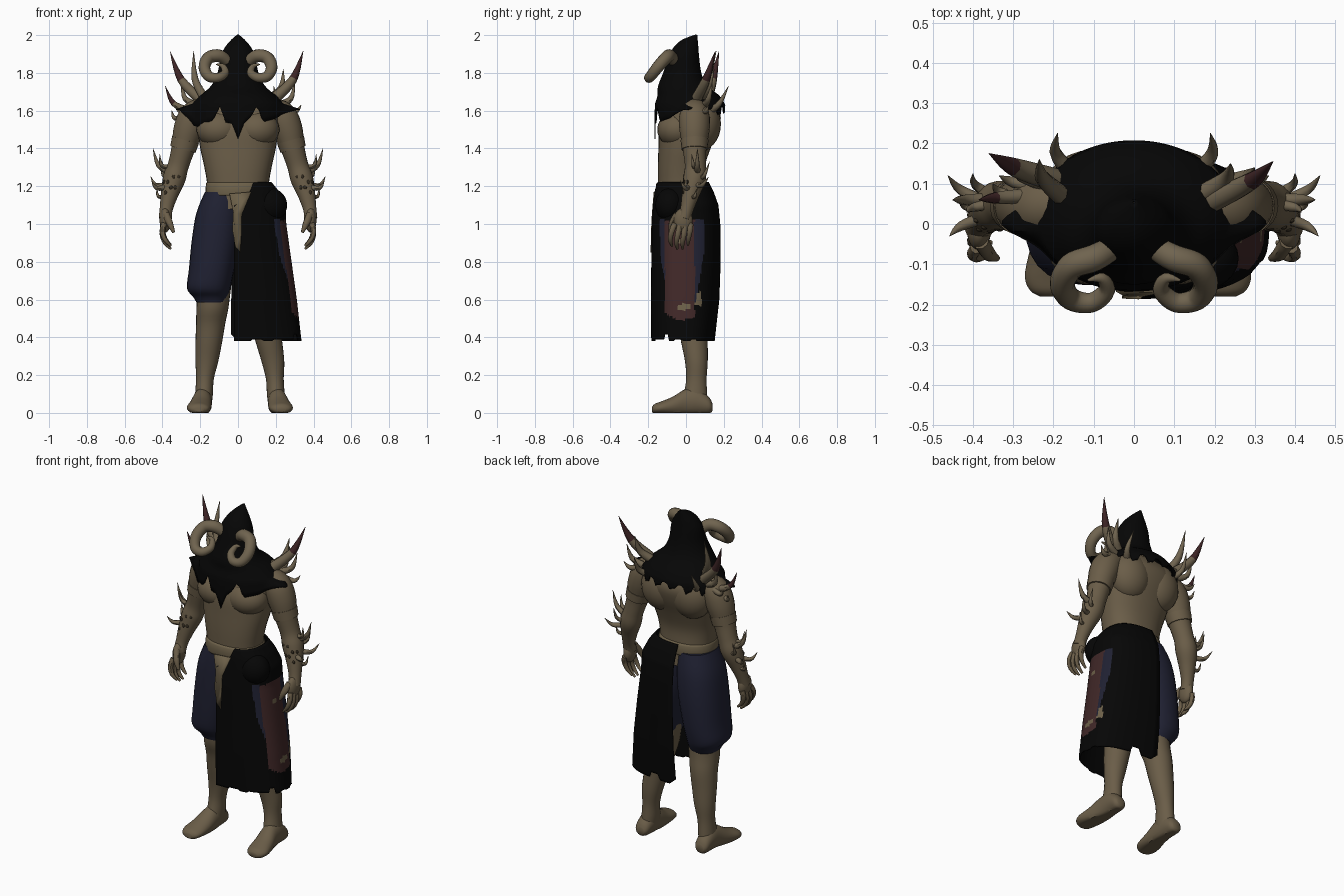
import bpy, bmesh, math, random
from mathutils import Vector as V

if "Cube" in bpy.data.objects:
    bpy.data.objects.remove(bpy.data.objects["Cube"])

random.seed(4)
PI = math.pi


def material(name, r, g, b):
    m = bpy.data.materials.new(name)
    m.diffuse_color = (r, g, b, 1)
    m.use_nodes = True
    m.node_tree.nodes["Principled BSDF"].inputs["Base Color"].default_value = m.diffuse_color
    return m


SKIN = material("skin_tan", .145, .110, .065)
HORN = material("horn_bone", .160, .126, .078)
TIP = material("spike_dark_red", .048, .018, .019)
BLACK = material("black_cloth", .0018, .0018, .0018)
BLUE = material("navy_cloth", .0145, .0155, .033)
RED = material("red_cloth", .052, .021, .021)
RAG = material("ragged_tan_cloth", .155, .120, .068)
SPOT = material("dark_spot", .035, .026, .015)


def spline(rows, k):
    """Catmull-Rom interpolation of tuples"""
    out = []
    for i in range(len(rows) - 1):
        p = [rows[max(0, min(len(rows) - 1, i + d))] for d in (-1, 0, 1, 2)]
        for j in range(k):
            t = j / k
            out.append(tuple(.5 * (2*b + (c-a)*t + (2*a-5*b+4*c-d)*t*t + (3*b-a-3*c+d)*t**3)
                             for a, b, c, d in zip(*p)))
    return out + [rows[-1]]


def lookup(table, v):
    """Linear interpolation in rows of (key, values...)"""
    v = max(table[0][0], min(table[-1][0], v))
    for p, q in zip(table, table[1:]):
        if v <= q[0]:
            t = (v - p[0])/(q[0] - p[0])
            return [a + (b - a)*t for a, b in zip(p[1:], q[1:])]


def finish(name, bm, mats, thick=0):
    bmesh.ops.recalc_face_normals(bm, faces=bm.faces)
    me = bpy.data.meshes.new(name)
    bm.to_mesh(me)
    bm.free()
    for m in mats:
        me.materials.append(m)
    ob = bpy.data.objects.new(name, me)
    bpy.context.collection.objects.link(ob)
    if thick:
        s = ob.modifiers.new("thickness", "SOLIDIFY")
        s.thickness, s.offset = thick, 0
    bpy.context.view_layer.objects.active = ob
    bpy.ops.object.select_all(action='DESELECT')
    ob.select_set(True)
    bpy.ops.object.shade_smooth_by_angle(angle=math.radians(45))


def skin_rings(name, rings, mats, closed=True, caps=True, rule=None, thick=0):
    """Join rings of points into one surface; rule(centre, fraction) picks the material"""
    bm = bmesh.new()
    vs = [[bm.verts.new(p) for p in r] for r in rings]
    n, m = len(rings[0]), len(rings)
    for j in range(m - 1):
        for i in range(n if closed else n - 1):
            q = (i + 1) % n
            f = bm.faces.new((vs[j][i], vs[j][q], vs[j+1][q], vs[j+1][i]))
            if rule:
                f.material_index = rule(f.calc_center_median(), (j + .5) / (m - 1))
    if caps and closed:
        bm.faces.new(vs[0])
        bm.faces.new(vs[-1]).material_index = len(mats) - 1
    finish(name, bm, mats, thick)


def loft(name, rows, mat, s=1, axis='z', n=24, k=4, power=1.0):
    """rows of (x, y, z, half width, half depth) as elliptical rings"""
    rings = []
    for x, y, z, a, b in spline(rows, k):
        r = []
        for i in range(n):
            c, d = (math.copysign(abs(e)**power, e) for e in (math.cos(2*PI*i/n), math.sin(2*PI*i/n)))
            r.append(((x + a*c)*s, y + b*d, z) if axis == 'z' else ((x + a*c)*s, y, max(0, z + b*d)))
        rings.append(r)
    skin_rings(name, rings, [mat])


def path(name, rows, mats, s=1, n=12, k=5, rule=None):
    """rows of (x, y, z, radius): round tube along a bent path"""
    rows = spline([(r[0]*s,) + tuple(r[1:]) for r in rows], k)
    P = [V(r[:3]) for r in rows]
    u, rings = V((.3, 1, .2)), []
    for j, p in enumerate(P):
        t = (P[min(j+1, len(P)-1)] - P[max(j-1, 0)]).normalized()
        u = (u - t*u.dot(t)).normalized()
        w, rr = t.cross(u), max(rows[j][3], .001)
        rings.append([p + rr*(u*math.cos(2*PI*i/n) + w*math.sin(2*PI*i/n)) for i in range(n)])
    skin_rings(name, rings, mats, rule=rule)


def ball(name, c, r, mat):
    bm = bmesh.new()
    bmesh.ops.create_uvsphere(bm, u_segments=24, v_segments=14, radius=1)
    for v in bm.verts:
        v.co = V([c[i] + r[i]*v.co[i] for i in range(3)])
    finish(name, bm, [mat])


def spike(name, base, tip, r, red=True, bend=.025):
    a, b = V(base), V(tip)
    mid = a.lerp(b, .5) + V((math.copysign(bend, b.x)*.8, 0, -bend))
    path(name, [(*a, r), (*mid, r*.75), (*b, .001)], [HORN, TIP] if red else [HORN], n=8,
         rule=(lambda c, t: int(t > .5)) if red else None)


# torso and belt
loft("torso", [(0, -.02, 1.08, .165, .125), (0, -.025, 1.2, .163, .123), (0, -.025, 1.3, .178, .124),
               (0, -.008, 1.4, .2, .138), (0, .015, 1.5, .214, .156), (0, .035, 1.58, .22, .148),
               (0, .035, 1.65, .18, .11), (0, .01, 1.71, .09, .07), (0, -.01, 1.8, .06, .06)], SKIN, n=32, power=.88)
loft("belt", [(0, -.025, 1.15, .168, .132), (0, -.025, 1.16, .172, .136), (0, -.025, 1.21, .17, .134),
              (0, -.025, 1.22, .165, .126)], RAG, k=2, n=32, power=.9)

for s, side in ((-1, "right"), (1, "left")):
    ball(side + "_chest_muscle", (.1*s, -.045, 1.5), (.12, .107, .098), SKIN)
    ball(side + "_shoulder_blade", (.1*s, .08, 1.53), (.125, .105, .14), SKIN)
    # arm
    path(side + "_arm", [(.15, .05, 1.61, .06), (.225, .045, 1.575, .08), (.262, .045, 1.5, .08),
                         (.29, .045, 1.4, .063), (.316, .05, 1.31, .056), (.338, .045, 1.24, .06),
                         (.362, .025, 1.16, .047), (.38, .005, 1.08, .035), (.385, -.01, 1.03, .035)],
         [SKIN], s, n=20)
    path(side + "_arm_band", [(.278, .045, 1.445, .074), (.292, .046, 1.395, .069)], [SKIN], s, n=20, k=2)
    # hand
    ball(side + "_palm", (.385*s, -.015, 1.02), (.03, .05, .065), SKIN)
    for i in range(4):
        y = .025 - .028*i
        drop = (.02, 0, 0, .015)[i]
        path(f"{side}_finger_{i}", [(.392, y, 1.0, .016), (.4, y*1.15 - .008, .945 + drop, .015),
                                    (.385, y*1.15 - .015, .9 + drop, .012), (.355, y - .015, .868 + drop, .006)],
             [SKIN], s, n=8, k=3)
    path(side + "_thumb", [(.38, -.045, 1.05, .02), (.36, -.075, 1.0, .018), (.34, -.085, .955, .008)],
         [SKIN], s, n=8, k=3)
    # leg and foot
    o = .02 if s > 0 else 0
    loft(side + "_leg", [(.125, .01, .68, .09, .09), (.135, .015, .56, .085, .09), (.145, .035, .47, .077, .08),
                         (.155 + o/2, .045, .37, .07, .07), (.165 + o, .055, .27, .06, .06),
                         (.175 + o, .055, .18, .047, .054), (.18 + o, .05, .1, .047, .062),
                         (.185 + o, .045, .04, .045, .07)], SKIN, s)
    loft(side + "_foot", [(.19 + o, .14, .03, .025, .02), (.19 + o, .12, .04, .042, .045),
                          (.188 + o, .06, .06, .049, .07), (.19 + o, 0, .055, .052, .072),
                          (.2 + o, -.07, .036, .06, .05), (.208 + o, -.13, .027, .063, .034),
                          (.208 + o, -.165, .022, .05, .026), (.208 + o, -.18, .018, .025, .014)], SKIN, s, axis='y')
    # trouser leg
    loft(side + "_trouser_leg", [(.075, -.015, 1.17, .1, .125), (.1, -.005, 1.06, .12, .145),
                                 (.118, 0, .92, .126, .152), (.14, 0, .76, .12, .148),
                                 (.155, 0, .66, .115, .135), (.145, .01, .615, .093, .108),
                                 (.14, .01, .585, .08, .092)], BLUE, s, power=.88)
    # curled ram horn
    path(side + "_ram_horn", [(.055, -.06, 1.86, .03), (.1, -.085, 1.89, .034), (.155, -.105, 1.88, .033),
                              (.178, -.15, 1.83, .031), (.155, -.187, 1.782, .028), (.105, -.195, 1.775, .025),
                              (.068, -.165, 1.8, .021), (.08, -.135, 1.835, .014), (.115, -.14, 1.845, .003)],
         [HORN], s, n=14)
    # forearm spikes and spots
    for i, (b, t, r) in enumerate([((.35, .06, 1.27), (.45, .06, 1.4), .018), ((.36, .05, 1.21), (.462, .12, 1.25), .016),
                                   ((.36, .02, 1.2), (.458, -.03, 1.23), .016), ((.35, .07, 1.24), (.4, .125, 1.33), .014),
                                   ((.35, .05, 1.3), (.415, .03, 1.37), .014), ((.37, .03, 1.15), (.43, .06, 1.19), .013)]):
        spike(f"{side}_forearm_spike_{i}", (b[0]*s, *b[1:]), (t[0]*s, *t[1:]), r, False)
    for i in range(7):
        a, z = -PI/2 + (i % 4)*.45 - .4, 1.25 - .028*(i // 2)
        cx, cy, r = .34 + (1.24 - z)*.28, .045 - (1.24 - z)*.25, .058 - max(0, 1.24 - z)*.17
        ball(f"{side}_forearm_spot_{i}", ((cx + r*math.cos(a))*s, cy + r*math.sin(a), z), (.009, .006, .011), SPOT)
    # small shoulder spikes, more of them on the right
    small = [((.22, .1, 1.63), (.3, .14, 1.75), .02), ((.16, .13, 1.6), (.19, .225, 1.73), .02),
             ((.23, .09, 1.61), (.335, .12, 1.63), .018)]
    if s < 0:
        small += [((.26, .07, 1.6), (.385, .06, 1.73), .02), ((.28, .06, 1.57), (.35, .1, 1.6), .016)]
    for i, (b, t, r) in enumerate(small):
        spike(f"{side}_shoulder_spike_{i}", (b[0]*s, *b[1:]), (t[0]*s, *t[1:]), r, i == 3)

# large shoulder spikes
spike("left_large_spike", (.2, .06, 1.67), (.345, .155, 1.915), .03)
spike("left_middle_spike", (.18, .08, 1.67), (.24, .15, 1.82), .025, False)
spike("right_large_spike", (-.2, .11, 1.66), (-.36, .175, 1.915), .03)
spike("right_middle_spike", (-.18, .07, 1.67), (-.235, .16, 1.915), .025, False)

# hood flowing into a torn cape
N = 96
FRONT_HEM = [(-.25, 1.57), (-.22, 1.51), (-.17, 1.53), (-.13, 1.55), (-.09, 1.63), (-.07, 1.54), (-.03, 1.53),
             (0, 1.45), (.03, 1.53), (.07, 1.57), (.1, 1.63), (.13, 1.54), (.2, 1.56), (.25, 1.6)]
rows = spline([(0, .055, 2.0, .003, .003), (0, .022, 1.975, .032, .037), (0, .002, 1.94, .062, .06),
               (0, -.01, 1.89, .088, .076), (0, -.02, 1.8, .105, .098), (0, -.018, 1.73, .14, .127),
               (0, .012, 1.68, .195, .16), (0, .02, 1.635, .24, .182)], 4)
rings = [[(a*math.cos(2*PI*i/N), y + b*math.sin(2*PI*i/N), z) for i in range(N)] for _, y, z, a, b in rows]
amps = [random.uniform(.03, .1) for _ in range(N)]
for t in (.33, .67, 1):
    ring = []
    for i in range(N):
        c, d = math.cos(2*PI*i/N), math.sin(2*PI*i/N)
        hem = lookup(FRONT_HEM, .245*c)[0] if d < -.2 else \
            1.625 - amps[i//6]*(.2 + .8*max(0, d))*(0, .2, 1, .8, .7, .05)[i % 6]
        flap = math.exp(-((d + .1)/.22)**2)          # tip lying on each shoulder
        hem = hem*(1 - flap) + 1.605*flap
        ring.append(((.24 + .01*t + .08*flap*t)*c, .02 + (.182 + .003*t)*d, 1.635 + (hem - 1.635)*t))
    rings.append(ring)
skin_rings("hood_and_cape", rings, [BLACK], caps=False, thick=.006)

# half skirt wrapping the left side, with an open flank and a red panel
PROF = [(.36, -.017, .355, .163), (.6, -.005, .328, .178), (.8, 0, .3, .18), (1.0, 0, .272, .178),
        (1.1, -.002, .268, .17), (1.17, -.012, .235, .155), (1.22, -.02, .195, .138)]


def skirt_colour(c, t):
    y, z = c.y, c.z
    if c.x < .1 or z > 1.02:
        return 0
    if -.11 < y < .045 and z > .49 + 5*(y + .02)**2:
        return 3 if (-.04 < y < .02 and .545 < z < .575) or (abs(y + .03) < .012 and .9 < z < .92) else 1
    if -.135 < y < .095 and z > .58 + 6*max(0, abs(y + .02) - .07):
        return 2
    return 3 if .045 < y < .08 and .57 < z < .64 else 0


NA, NZ = 72, 64
notch = [random.choice((0, .008, .035)) for _ in range(NA)]
rings = []
for j in range(NZ + 1):
    ring = []
    for i in range(NA + 1):
        a = math.radians(-90 + 181*i/NA)
        top = 1.22 - .13*max(0, (-a - 1.15)/.45)
        z = top + (.38 + notch[i//4] - top)*j/NZ
        cy, rx, ry = lookup(PROF, z)
        c, d = (math.copysign(abs(e)**.75, e) for e in (math.cos(a), math.sin(a)))
        ring.append((-.02 + rx*c, cy + ry*d, z))
    rings.append(ring)
skin_rings("half_skirt", rings, [BLACK, RED, BLUE, RAG], closed=False, rule=skirt_colour, thick=.007)
ball("hip_pouch", (.17, -.085, 1.1), (.09, .078, .09), BLACK)

# ragged tan strip at the front edge of the skirt
bm = bmesh.new()
bm.faces.new([bm.verts.new((x, y, z)) for x, y, z in
              [(-.045, -.165, 1.16), (.07, -.168, 1.17), (.02, -.178, 1.05), (.018, -.183, .95), (.012, -.184, .85),
               (-.012, -.183, .88), (-.03, -.182, .97), (-.025, -.176, 1.06)]])
finish("ragged_front_strip", bm, [RAG], .006)
